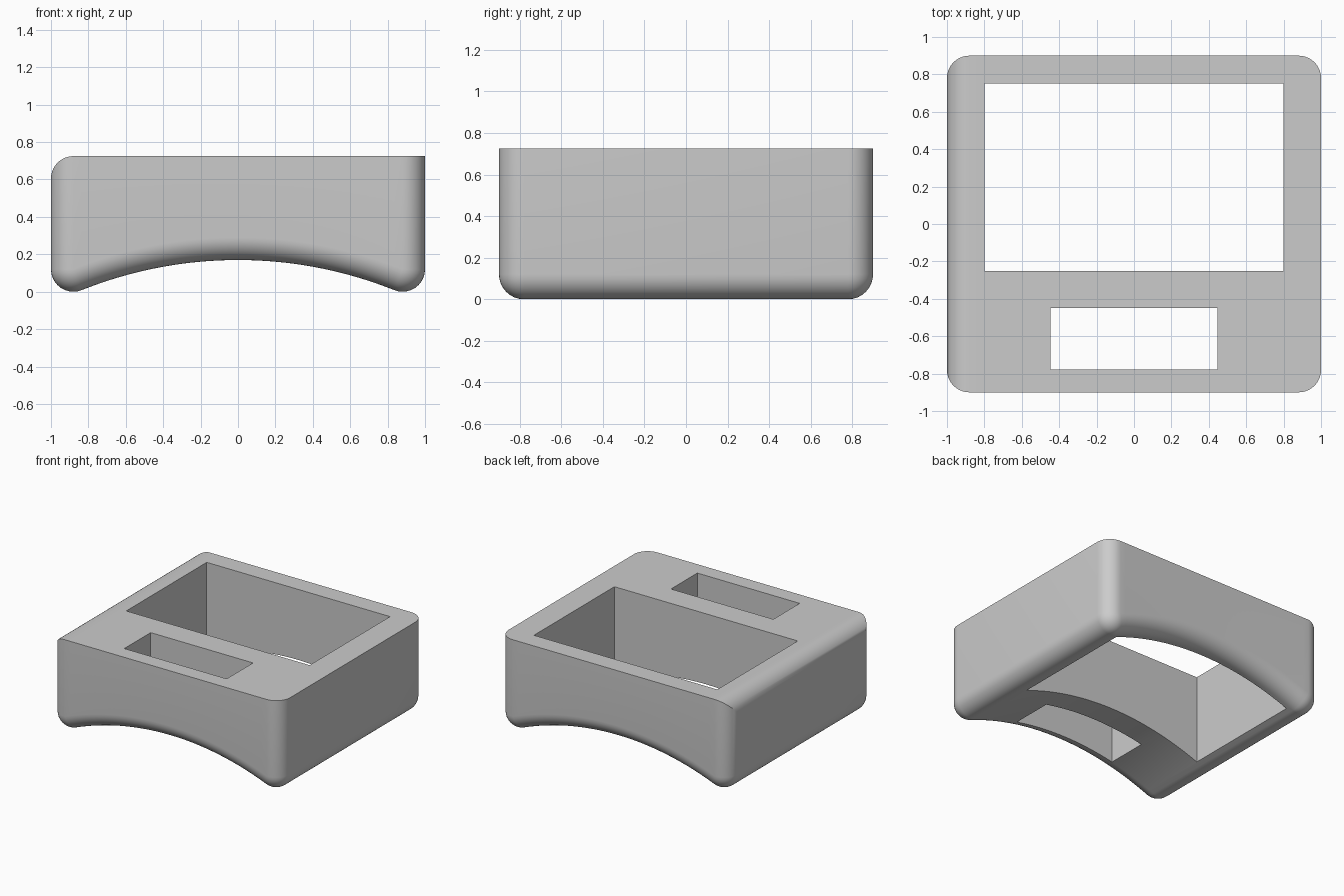
import bpy, bmesh, math
from mathutils import Vector

cube = bpy.data.objects.get("Cube")
if cube:
    bpy.data.objects.remove(cube, do_unlink=True)

HEIGHT = 0.725
ROUND = 0.12                      # fillet radius
CORE_X, CORE_Y = 1 - ROUND, 0.9 - ROUND
ARCH = 2.25 + ROUND               # arch radius of the fillet centre line
ARCH_Z = ROUND - math.sqrt(ARCH ** 2 - CORE_X ** 2)
FAN, SPAN, STEPS = 10, 40, 10

grey = bpy.data.materials.new("plain grey")
grey.use_nodes = True
colour = (0.6, 0.6, 0.6, 1)
grey.diffuse_color = colour
grey.node_tree.nodes["Principled BSDF"].inputs["Base Color"].default_value = colour


def direction(degrees):
    a = math.radians(degrees)
    return Vector((math.cos(a), math.sin(a), 0))


def column(x, out):
    """Front outline from the underside, round the bottom fillet, to the top."""
    centre = Vector((x, -CORE_Y, ARCH_Z + math.sqrt(ARCH ** 2 - x * x)))
    down = Vector((-x, 0, ARCH_Z - centre.z)).normalized()
    points = [centre + ROUND * down.slerp(out, k / STEPS) for k in range(STEPS + 1)]
    top = points[-1].copy()
    top.z = HEIGHT - ROUND * (1 + out.y) if x < 0 else HEIGHT
    return points + [top]


# Stations along the front: left-hand corner, arch, other corner
stations = [(-CORE_X, direction(180 + 90 * i / FAN)) for i in range(FAN)]
stations += [(CORE_X * (2 * i / SPAN - 1), direction(270)) for i in range(SPAN + 1)]
stations += [(CORE_X, direction(270 + 90 * i / FAN)) for i in range(1, FAN + 1)]

# Body: loft closed loops made of each front column and its mirrored back one
bm = bmesh.new()
loops = []
for x, out in stations:
    front = column(x, out)
    back = [Vector((p.x, -p.y, p.z)) for p in reversed(front)]
    loops.append([bm.verts.new(p) for p in front + back])
count = len(loops[0])
for a, b in zip(loops, loops[1:]):
    for j in range(count):
        k = (j + 1) % count
        bm.faces.new((a[j], b[j], b[k], a[k]))
for end in (loops[0], loops[-1]):          # side walls
    for j in range(count // 2 - 1):
        bm.faces.new((end[j], end[j + 1], end[-j - 2], end[-j - 1]))
bmesh.ops.remove_doubles(bm, verts=bm.verts, dist=1e-5)
bmesh.ops.recalc_face_normals(bm, faces=bm.faces)
mesh = bpy.data.meshes.new("arched_housing")
bm.to_mesh(mesh)
bm.free()
mesh.materials.append(grey)
housing = bpy.data.objects.new("arched_housing", mesh)
bpy.context.collection.objects.link(housing)


def cut_window(name, half_x, y0, y1):
    """Cut a straight rectangular opening right through the housing."""
    bpy.ops.mesh.primitive_cube_add(size=1, location=(0, (y0 + y1) / 2, 0.4))
    cutter = bpy.context.object
    cutter.name = name
    cutter.scale = (2 * half_x, y1 - y0, 2)
    cutter.data.materials.append(grey)
    cutter.hide_render = True
    bpy.context.view_layer.update()
    cut = housing.modifiers.new(name, 'BOOLEAN')
    cut.operation = 'DIFFERENCE'
    cut.solver = 'EXACT'
    cut.object = cutter
    bpy.ops.object.select_all(action='DESELECT')
    housing.select_set(True)
    bpy.context.view_layer.objects.active = housing
    bpy.ops.object.modifier_apply(modifier=name)
    bpy.data.objects.remove(cutter, do_unlink=True)


cut_window("large_opening", 0.799, -0.25, 0.752)
cut_window("small_opening", 0.446, -0.778, -0.45)

bpy.ops.object.shade_smooth_by_angle(angle=math.radians(30))
